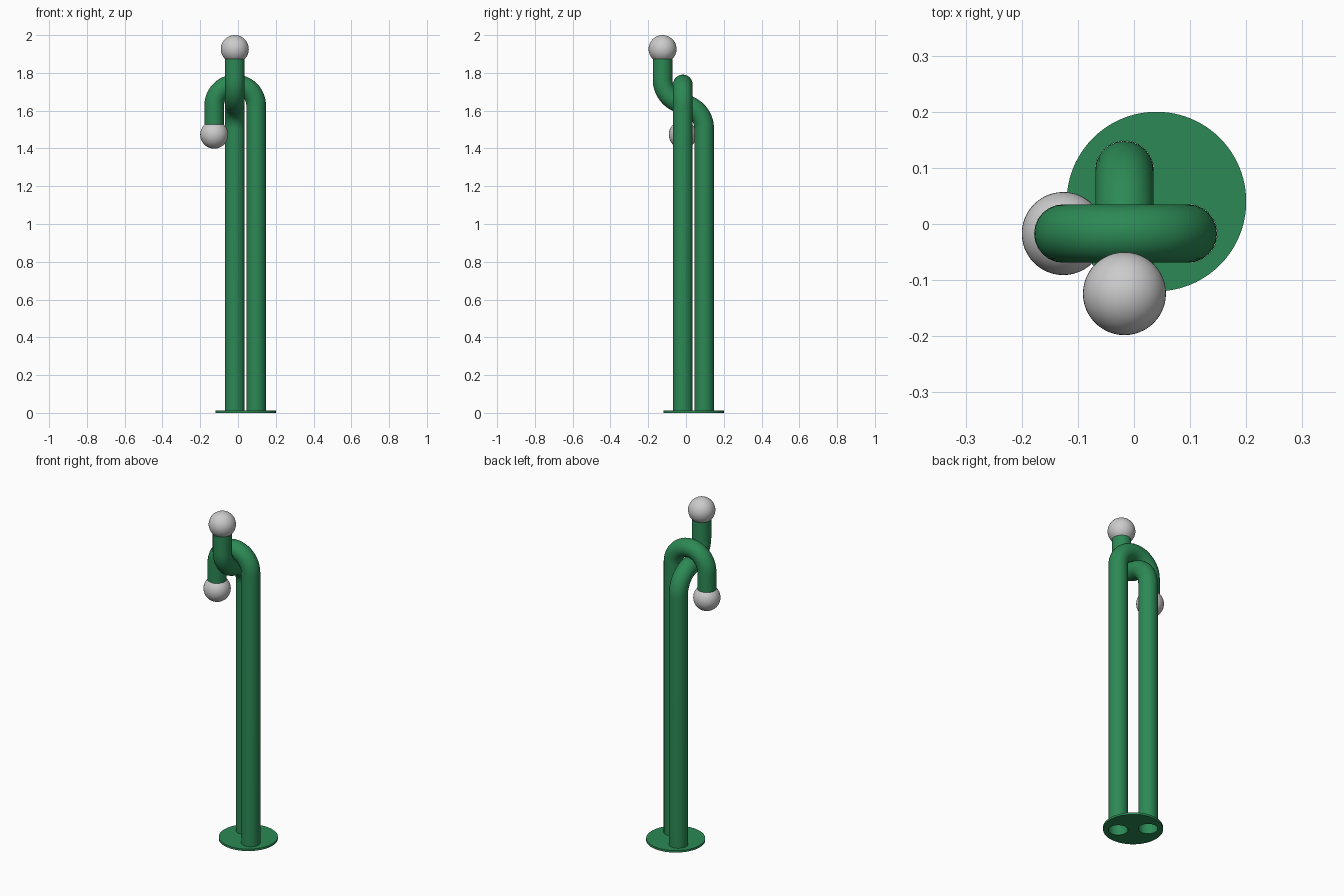
import bpy
from math import sin, cos, pi, atan2

if "Cube" in bpy.data.objects:
    bpy.data.objects.remove(bpy.data.objects["Cube"])

R = 0.052          # pipe radius
BALL = 0.074
AX, BX = 0.096, -0.017   # the two pipe legs
AY, BY = -0.017, 0.096

green = bpy.data.materials.new("green_paint")
green.diffuse_color = (0.025, 0.25, 0.09, 1)
green.use_nodes = True
green.node_tree.nodes["Principled BSDF"].inputs["Base Color"].default_value = green.diffuse_color


def curve_to_mesh(name, curve):
    obj = bpy.data.objects.new(name, curve)
    bpy.context.collection.objects.link(obj)
    bpy.ops.object.select_all(action='DESELECT')
    obj.select_set(True)
    bpy.context.view_layer.objects.active = obj
    bpy.ops.object.convert(target='MESH')
    obj = bpy.context.object
    obj.name = name
    obj.data.materials.clear()
    obj.data.materials.append(green)
    bpy.ops.object.shade_smooth_by_angle()
    return obj


def add_spline(curve, pts, cyclic=False):
    s = curve.splines.new('POLY')
    s.points.add(len(pts) - 1)
    for p, co in zip(s.points, pts):
        p.co = (*co, 1)
    s.use_cyclic_u = cyclic


def pipe(name, pts):
    c = bpy.data.curves.new(name, 'CURVE')
    c.dimensions = '3D'
    c.bevel_depth = R
    c.bevel_resolution = 10
    add_spline(c, pts)
    return curve_to_mesh(name, c)


def ball(name, loc):
    bpy.ops.mesh.primitive_uv_sphere_add(segments=48, ring_count=24, radius=BALL, location=loc)
    bpy.context.object.name = name
    bpy.ops.object.shade_smooth()


def circle(x, y, r, n=64):
    return [(x + r * cos(2 * pi * i / n), y + r * sin(2 * pi * i / n), 0) for i in range(n)]


N = 24
# Hooked pipe: up, half turn, down
bend, zc = 0.111, 1.628
hook = [(AX, AY, 0)]
hook += [(AX - bend + bend * cos(pi * i / N), AY, zc + bend * sin(pi * i / N)) for i in range(N + 1)]
hook += [(AX - 2 * bend, AY, 1.51)]
pipe("hook_pipe", hook)
ball("hook_ball", (AX - 2 * bend, AY, 1.473))

# Offset pipe: S bend passing under the hook
z0, z1, half = 1.505, 1.765, 0.11
th = 2 * atan2(half, (z1 - z0) / 2)
rad = half / (1 - cos(th))
arc = [(rad * (1 - cos(th * i / N)), rad * sin(th * i / N)) for i in range(N + 1)]
offset = [(BX, BY, 0)] + [(BX, BY - a, z0 + b) for a, b in arc]
offset += [(BX, BY - 2 * half + a, z1 - b) for a, b in reversed(arc[:-1])]
offset += [(BX, BY - 2 * half, 1.89)]
pipe("offset_pipe", offset)
ball("offset_ball", (BX, BY - 2 * half, 2 - BALL))

# Base plate with openings for the two pipes
c = bpy.data.curves.new("base_plate", 'CURVE')
c.dimensions = '2D'
c.fill_mode = 'BOTH'
c.extrude = 0.006
add_spline(c, circle(0.04, 0.04, 0.16, 96), True)
add_spline(c, circle(AX, AY, R), True)
add_spline(c, circle(BX, BY, R), True)
plate = curve_to_mesh("base_plate", c)
plate.location.z = 0.006
